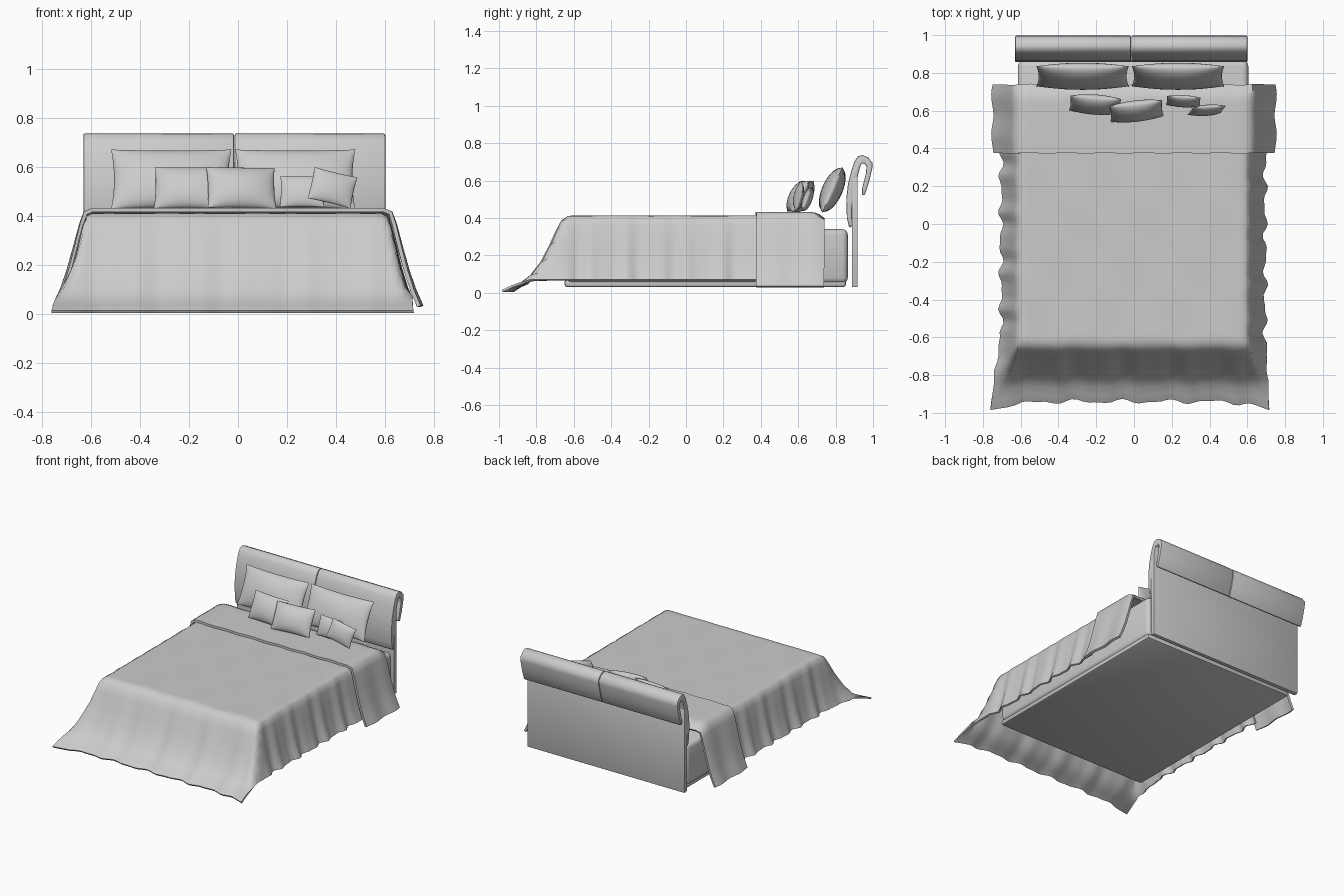
import bpy, bmesh, math
from mathutils import Matrix, Vector

if "Cube" in bpy.data.objects:
    bpy.data.objects.remove(bpy.data.objects["Cube"])

grey = bpy.data.materials.new("soft_grey")
grey.diffuse_color = (0.6, 0.6, 0.6, 1)
grey.use_nodes = True
grey.node_tree.nodes["Principled BSDF"].inputs["Base Color"].default_value = grey.diffuse_color


def finish(name, bm, mods=(), angle=40):
    """Turn a bmesh into an object, apply modifiers and shade it."""
    mesh = bpy.data.meshes.new(name)
    bm.to_mesh(mesh)
    bm.free()
    mesh.materials.append(grey)
    ob = bpy.data.objects.new(name, mesh)
    bpy.context.collection.objects.link(ob)
    bpy.ops.object.select_all(action='DESELECT')
    ob.select_set(True)
    bpy.context.view_layer.objects.active = ob
    for kind, settings in mods:
        m = ob.modifiers.new(kind.lower(), kind)
        for key, value in settings.items():
            setattr(m, key, value)
        bpy.ops.object.modifier_apply(modifier=m.name)
    bpy.ops.object.shade_smooth_by_angle(angle=math.radians(angle))
    return ob


def bevel(width, segments=2):
    return ('BEVEL', dict(width=width, segments=segments,
                          limit_method='ANGLE', angle_limit=math.radians(50)))


def box(name, lo, hi, width, segments=2):
    bm = bmesh.new()
    bmesh.ops.create_cube(bm, size=1)
    for v in bm.verts:
        v.co = [l + (c + 0.5) * (h - l) for l, h, c in zip(lo, hi, v.co)]
    finish(name, bm, [bevel(width, segments)])


def extrude_x(name, profile, x0, x1):
    """Extrude a closed (y, z) outline along x."""
    bm = bmesh.new()
    face = bm.faces.new([bm.verts.new((x0, y, z)) for y, z in profile])
    new = bmesh.ops.extrude_face_region(bm, geom=[face])['geom']
    for v in new:
        if isinstance(v, bmesh.types.BMVert):
            v.co.x = x1
    bmesh.ops.recalc_face_normals(bm, faces=bm.faces)
    finish(name, bm, [bevel(0.007)])


def cloth(name, rows, thickness):
    """Sheet of quads through rows of points, thickened inwards."""
    bm = bmesh.new()
    grid = [[bm.verts.new(p) for p in row] for row in rows]
    for a, b in zip(grid, grid[1:]):
        for j in range(len(a) - 1):
            bm.faces.new((a[j], a[j + 1], b[j + 1], b[j]))
    finish(name, bm, [('SOLIDIFY', dict(thickness=thickness, offset=-1))], 50)


def columns(side, top_count):
    """Cross-section as (x, z, overhang 0..1), left hem to right hem."""
    n = len(side) - 1
    right = [(x, z, i / n) for i, (x, z) in enumerate(side)]
    left = [(-x, z, a) for x, z, a in reversed(right)]
    w, zt = side[0]
    top = [(-w + 2 * w * k / top_count, zt, 0) for k in range(1, top_count)]
    return left + top + right


# Headboard: flat back panel and two pads that roll over its top
box("headboard_panel", (-0.63, 0.887, 0.03), (0.60, 0.918, 0.62), 0.005)
pad = [(0.872, 0.35), (0.860, 0.40), (0.857, 0.50), (0.866, 0.58), (0.883, 0.65),
       (0.900, 0.70), (0.920, 0.730), (0.945, 0.736), (0.975, 0.722), (0.996, 0.695),
       (0.997, 0.670), (0.978, 0.59), (0.955, 0.52), (0.940, 0.525), (0.942, 0.56),
       (0.962, 0.64), (0.965, 0.675), (0.952, 0.693), (0.935, 0.685), (0.922, 0.64),
       (0.905, 0.56), (0.888, 0.46), (0.885, 0.35)]
extrude_x("headboard_pad_left", pad, -0.63, -0.016)
extrude_x("headboard_pad_right", pad, -0.014, 0.60)

# Mattress and base under the covers
box("mattress", (-0.615, -0.64, 0.05), (0.605, 0.865, 0.34), 0.03, 3)
box("bed_base", (-0.605, -0.65, 0.03), (0.595, 0.855, 0.07), 0.015)

# Blanket: flat top, hanging sides and a front that spreads on the floor
side = [(0.59, 0.412), (0.612, 0.398), (0.625, 0.36), (0.643, 0.28),
        (0.663, 0.19), (0.685, 0.11), (0.70, 0.07)]
front = [(-0.94, 0.015), (-0.90, 0.04), (-0.86, 0.057), (-0.82, 0.095), (-0.77, 0.165),
         (-0.725, 0.255), (-0.69, 0.335), (-0.665, 0.385), (-0.63, 0.41)]
stations = [(y, z, 1 - i / len(front)) for i, (y, z) in enumerate(front)]
stations += [(-0.60 + k * 0.025, 0.412, 0) for k in range(41)]
section = columns(side, 40)
rows = []
for y, zf, b in stations:
    row = []
    for x, zs, a in section:
        s = math.copysign(1, x)
        fold = math.sin(37 * y + s) + 0.6 * math.sin(61 * y + 2 * s)
        px = x - 0.005 + s * a * 0.010 * fold * (1 - b)
        px += s * a * a * b * (0.055 if s < 0 else 0.02)
        pleat = math.sin(26 * x) + 0.6 * math.sin(47 * x + 1)
        py = y - b * 0.009 * pleat * (1 - a)
        py -= 0.045 * b ** 3 * min(1, abs(x) / 0.70) ** 8
        pz = min(zs, zf)
        if a == 0 and b == 0:
            pz += 0.002 * math.sin(17 * x + 5 * y) * math.sin(13 * y)
        row.append((px, py, pz))
    rows.append(row)
cloth("blanket", rows, 0.012)

# Turned-over sheet across the head end
side = [(0.595, 0.432), (0.628, 0.418), (0.645, 0.37), (0.668, 0.28),
        (0.695, 0.18), (0.722, 0.10), (0.75, 0.035)]
section = columns(side, 24)
rows = []
for k in range(15):
    y = 0.375 + k * 0.026
    drop = 0.035 * max(0, (k - 11) / 3) ** 2
    row = []
    for x, z, a in section:
        s = math.copysign(1, x)
        px = x + s * a * 0.006 * math.sin(30 * y)
        py = y + 0.004 * math.sin(31 * x) * (1 - a)
        row.append((px, py, z - drop * (1 - a)))
    rows.append(row)
cloth("folded_sheet", rows, 0.016)


def pillow(name, centre, width, height, thick, lean, yaw=0, roll=0, pinch=0.05, n=16):
    """Cushion with a thin seam and slightly pinched sides."""
    m = (Matrix.Translation(centre) @ Matrix.Rotation(math.radians(yaw), 4, 'Z')
         @ Matrix.Rotation(math.radians(90 - lean), 4, 'X')
         @ Matrix.Rotation(math.radians(roll), 4, 'Z'))
    bm = bmesh.new()
    for face in (1, -1):
        grid = []
        for i in range(n + 1):
            v = math.sin(math.pi / 2 * (2 * i / n - 1))
            row = []
            for j in range(n + 1):
                u = math.sin(math.pi / 2 * (2 * j / n - 1))
                x = width / 2 * u * (1 - pinch * (1 - v * v) * u * u)
                y = height / 2 * v * (1 - pinch * (1 - u * u) * v * v)
                puff = max(0, (1 - u * u) * (1 - v * v)) ** 0.55
                row.append(bm.verts.new(m @ Vector((x, y, face * thick / 2 * puff))))
            grid.append(row)
        for a, b in zip(grid, grid[1:]):
            for j in range(n):
                quad = (a[j], a[j + 1], b[j + 1], b[j])
                bm.faces.new(quad if face > 0 else quad[::-1])
    bmesh.ops.remove_doubles(bm, verts=bm.verts, dist=0.0005)
    finish(name, bm, angle=60)


# Large sleeping pillows
pillow("pillow_left", (-0.272, 0.782, 0.550), 0.49, 0.265, 0.11, 24)
pillow("pillow_right", (0.233, 0.782, 0.550), 0.49, 0.265, 0.11, 24)

# Small scatter cushions
pillow("cushion_left", (-0.205, 0.632, 0.515), 0.27, 0.185, 0.085, 25, -4, 0, 0.03)
pillow("cushion_middle", (0.013, 0.598, 0.515), 0.28, 0.185, 0.09, 27, 7, -1, 0.03)
pillow("cushion_small", (0.262, 0.650, 0.500), 0.18, 0.135, 0.05, 20, -3, 0, 0.03)
pillow("cushion_tilted", (0.385, 0.602, 0.515), 0.18, 0.135, 0.05, 15, 7, -14, 0.03)
